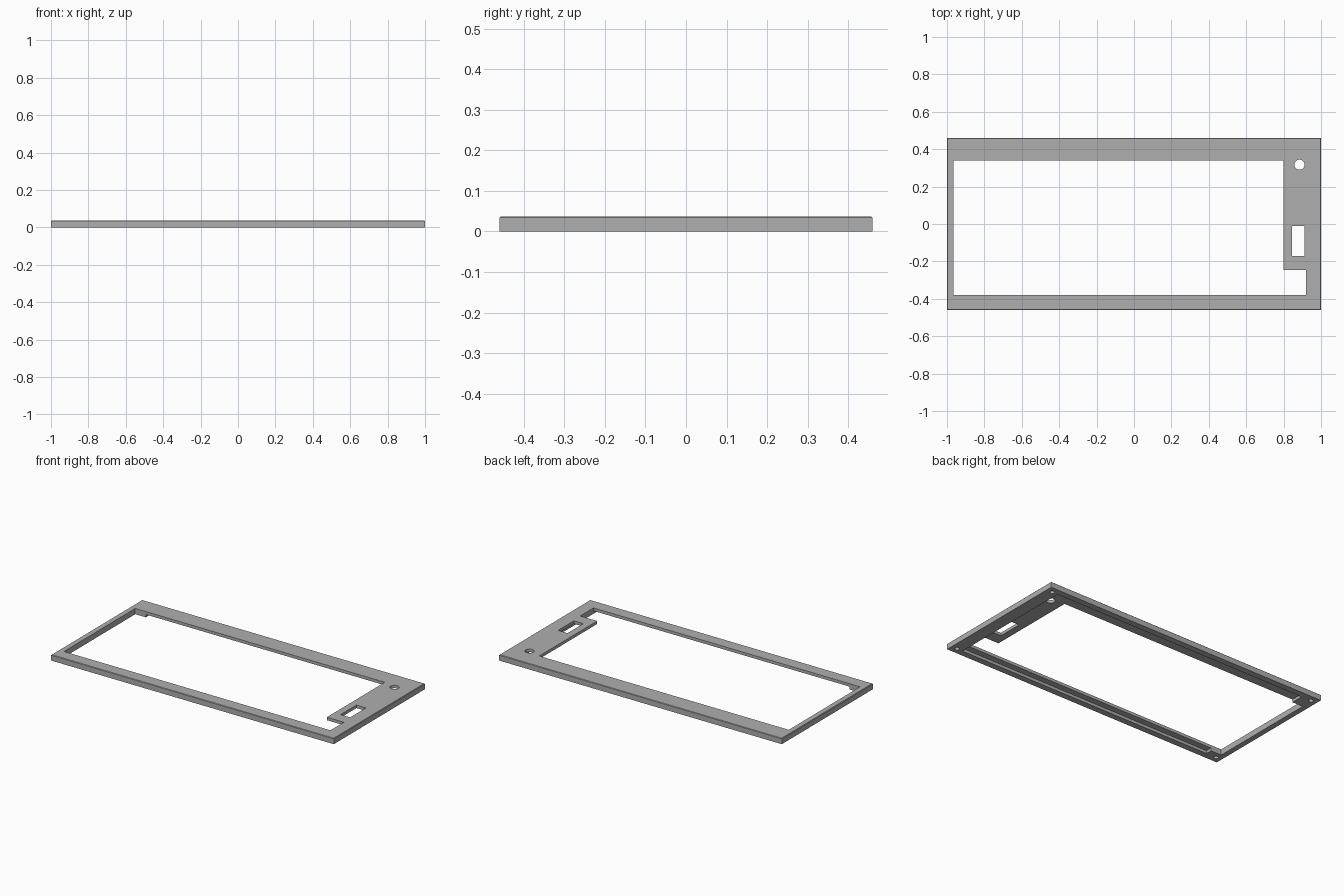
import bpy
import bmesh
from mathutils import Matrix, Vector

HEIGHT = 0.037
FLOOR = 0.018      # underside pocket depth

cube = bpy.data.objects.get("Cube")
if cube:
    bpy.data.objects.remove(cube, do_unlink=True)

grey = bpy.data.materials.new("mid_grey")
grey.use_nodes = True
colour = (0.43, 0.43, 0.43, 1)
grey.diffuse_color = colour
grey.node_tree.nodes["Principled BSDF"].inputs["Base Color"].default_value = colour


def make_object(name, bm):
    mesh = bpy.data.meshes.new(name)
    bm.to_mesh(mesh)
    bm.free()
    mesh.materials.append(grey)
    obj = bpy.data.objects.new(name, mesh)
    bpy.context.collection.objects.link(obj)
    return obj


def box(name, x0, x1, y0, y1, z0, z1):
    low, high = Vector((x0, y0, z0)), Vector((x1, y1, z1))
    bm = bmesh.new()
    matrix = Matrix.Translation((low + high) / 2) @ Matrix.Diagonal((*(high - low), 1))
    bmesh.ops.create_cube(bm, size=1, matrix=matrix)
    return make_object(name, bm)


def cylinder(name, x, y, radius, z0, z1):
    bm = bmesh.new()
    bmesh.ops.create_cone(bm, cap_ends=True, segments=32, radius1=radius, radius2=radius,
                          depth=z1 - z0, matrix=Matrix.Translation((x, y, (z0 + z1) / 2)))
    return make_object(name, bm)


def cut(target, cutter):
    cutter.hide_render = True
    mod = target.modifiers.new("cut", 'BOOLEAN')
    mod.operation = 'DIFFERENCE'
    mod.solver = 'EXACT'
    mod.object = cutter
    bpy.context.view_layer.objects.active = target
    bpy.ops.object.modifier_apply(modifier=mod.name)
    bpy.data.objects.remove(cutter, do_unlink=True)


# Outer slab with a softened top edge
frame = box("bezel_frame", -1, 1, -0.46, 0.46, 0, HEIGHT)
bm = bmesh.new()
bm.from_mesh(frame.data)
top_edges = [e for e in bm.edges if all(v.co.z > HEIGHT / 2 for v in e.verts)]
bmesh.ops.bevel(bm, geom=top_edges, offset=0.003, segments=1, affect='EDGES')
bm.to_mesh(frame.data)
bm.free()

# Underside pocket, leaving a rim and solid corner blocks
cut(frame, box("pocket", -0.89, 0.92, -0.42, 0.42, -0.1, FLOOR))

# Screen opening and its corner notch
cut(frame, box("screen_opening", -0.965, 0.8, -0.38, 0.34, -0.2, 0.2))
cut(frame, box("opening_notch", 0.7, 0.92, -0.38, -0.245, -0.2, 0.2))

# Switch slot and round button hole in the side panel
cut(frame, box("switch_slot", 0.845, 0.912, -0.17, -0.01, -0.2, 0.2))
cut(frame, cylinder("button_hole", 0.885, 0.317, 0.027, -0.2, 0.2))

# Blind screw holes in the corners
for x in (-0.96, 0.96):
    for y in (-0.42, 0.42):
        cut(frame, cylinder("screw_hole", x, y, 0.014, -0.1, 0.026))

# Smooth hole walls, crisp edges elsewhere
bpy.ops.object.select_all(action='DESELECT')
frame.select_set(True)
bpy.context.view_layer.objects.active = frame
bpy.ops.object.shade_smooth_by_angle(angle=0.5)
